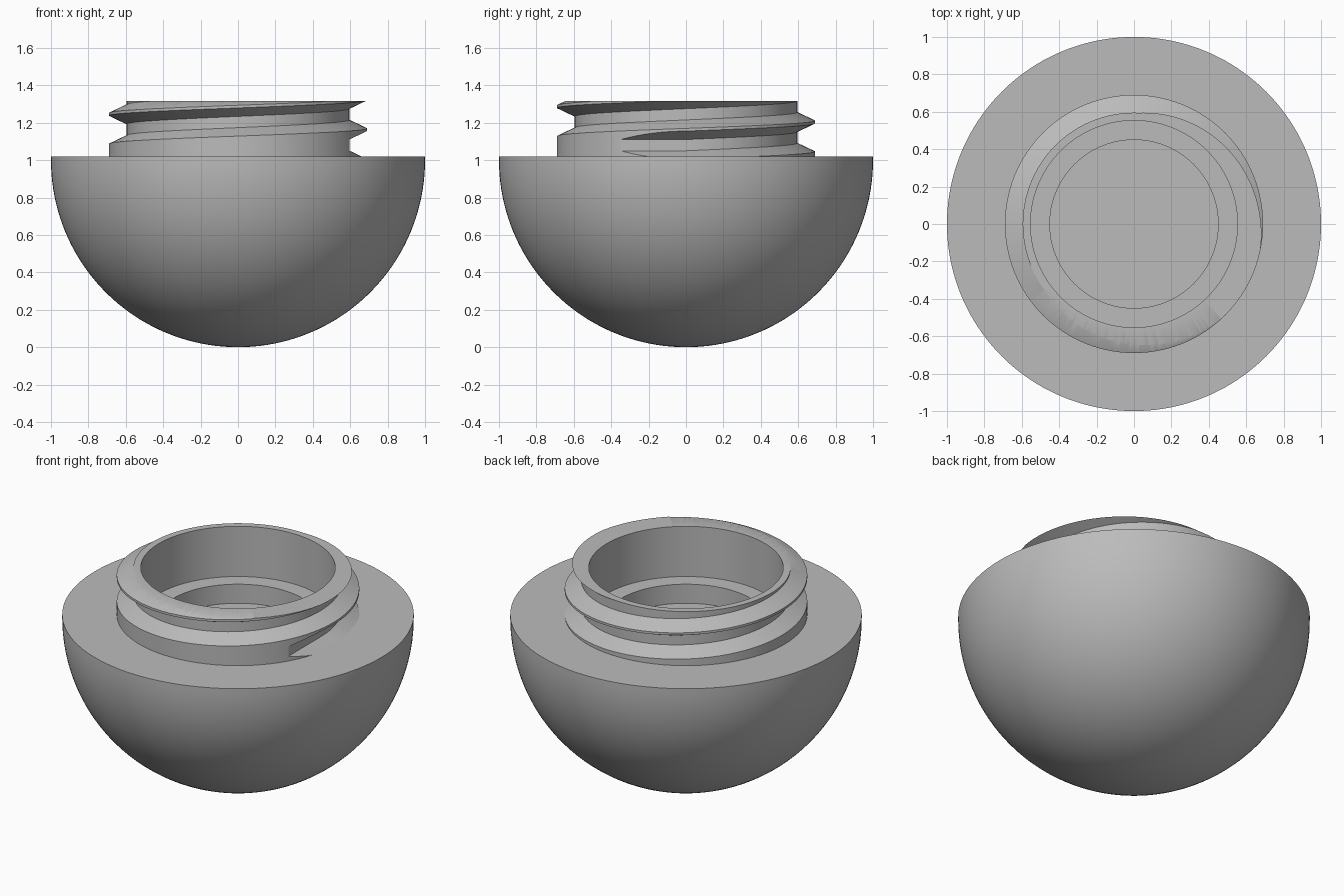
import bpy, math
from math import sin, cos, pi, radians

cube = bpy.data.objects.get("Cube")
if cube:
    bpy.data.objects.remove(cube)

grey = bpy.data.materials.new("plain grey")
grey.use_nodes = True
colour = (0.5, 0.5, 0.5, 1)
grey.diffuse_color = colour
grey.node_tree.nodes["Principled BSDF"].inputs["Base Color"].default_value = colour


def make_object(name, verts, faces):
    mesh = bpy.data.meshes.new(name)
    mesh.from_pydata(verts, [], faces)
    mesh.materials.append(grey)
    obj = bpy.data.objects.new(name, mesh)
    bpy.context.collection.objects.link(obj)
    return obj


def lathe(name, profile, closed=False, steps=160):
    """Revolve (radius, z) points about z; zero radius becomes a pole."""
    verts, faces, rings = [], [], []
    for r, z in profile:
        count = 1 if r == 0 else steps
        rings.append([len(verts) + i % count for i in range(steps)])
        verts += [(r * cos(2 * pi * i / steps), r * sin(2 * pi * i / steps), z)
                  for i in range(count)]
    pairs = list(zip(rings, rings[1:]))
    if closed:
        pairs.append((rings[-1], rings[0]))
    for a, b in pairs:
        for i in range(steps):
            j = (i + 1) % steps
            faces.append(list(dict.fromkeys((a[i], a[j], b[j], b[i]))))
    return make_object(name, verts, faces)


def smooth(obj):
    bpy.ops.object.select_all(action="DESELECT")
    obj.select_set(True)
    bpy.context.view_layer.objects.active = obj
    bpy.ops.object.shade_smooth_by_angle(angle=radians(28))


RIM, TOP, STEP, FLOOR = 1.02, 1.315, 1.0, 0.88
BORE, WELL, ROOT, CREST = 0.553, 0.45, 0.595, 0.69

# Round bowl with flat rim, stepped well and floor
arc = [(sin(a), 1 - cos(a)) for a in (pi / 2 * i / 40 for i in range(1, 41))]
bowl = lathe("bowl", [(0, 0)] + arc + [(1, RIM), (BORE, RIM), (BORE, STEP),
                                       (WELL, STEP), (WELL, FLOOR), (0, FLOOR)])

# Neck tube
neck = lathe("threaded_neck", [(BORE, RIM), (CREST, RIM), (CREST, TOP), (BORE, TOP)], True)

# Spiral groove cutter, with a straight tangent run-in
PITCH, START, OUTER = 0.165, 1.08, 0.70
section = [(ROOT, -0.03), (OUTER, -0.08), (OUTER, 0.08), (ROOT, 0.03)]
verts = [(r, -0.5, START + dz) for r, dz in section]
for i in range(300):
    turn = i / 160
    a = 2 * pi * turn
    verts += [(r * cos(a), r * sin(a), START + PITCH * turn + dz) for r, dz in section]
faces = [(0, 1, 2, 3)]
for k in range(0, len(verts) - 4, 4):
    for i in range(4):
        j = (i + 1) % 4
        faces.append((k + i, k + 4 + i, k + 4 + j, k + j))
faces.append([len(verts) - n for n in (1, 2, 3, 4)])
cutter = make_object("groove_cutter", verts, faces)
cutter.hide_render = True
cutter.hide_viewport = True

# Consistent outward normals
for obj in (bowl, neck, cutter):
    import bmesh
    bm = bmesh.new()
    bm.from_mesh(obj.data)
    bmesh.ops.recalc_face_normals(bm, faces=bm.faces)
    bm.to_mesh(obj.data)
    bm.free()

# Cut the thread and bake it into the neck
cut = neck.modifiers.new("thread", "BOOLEAN")
cut.operation = "DIFFERENCE"
cut.solver = "EXACT"
cut.object = cutter
bpy.context.view_layer.update()
graph = bpy.context.evaluated_depsgraph_get()
neck.data = bpy.data.meshes.new_from_object(neck.evaluated_get(graph))
neck.modifiers.clear()
bpy.data.objects.remove(cutter)

for obj in (bowl, neck):
    smooth(obj)
